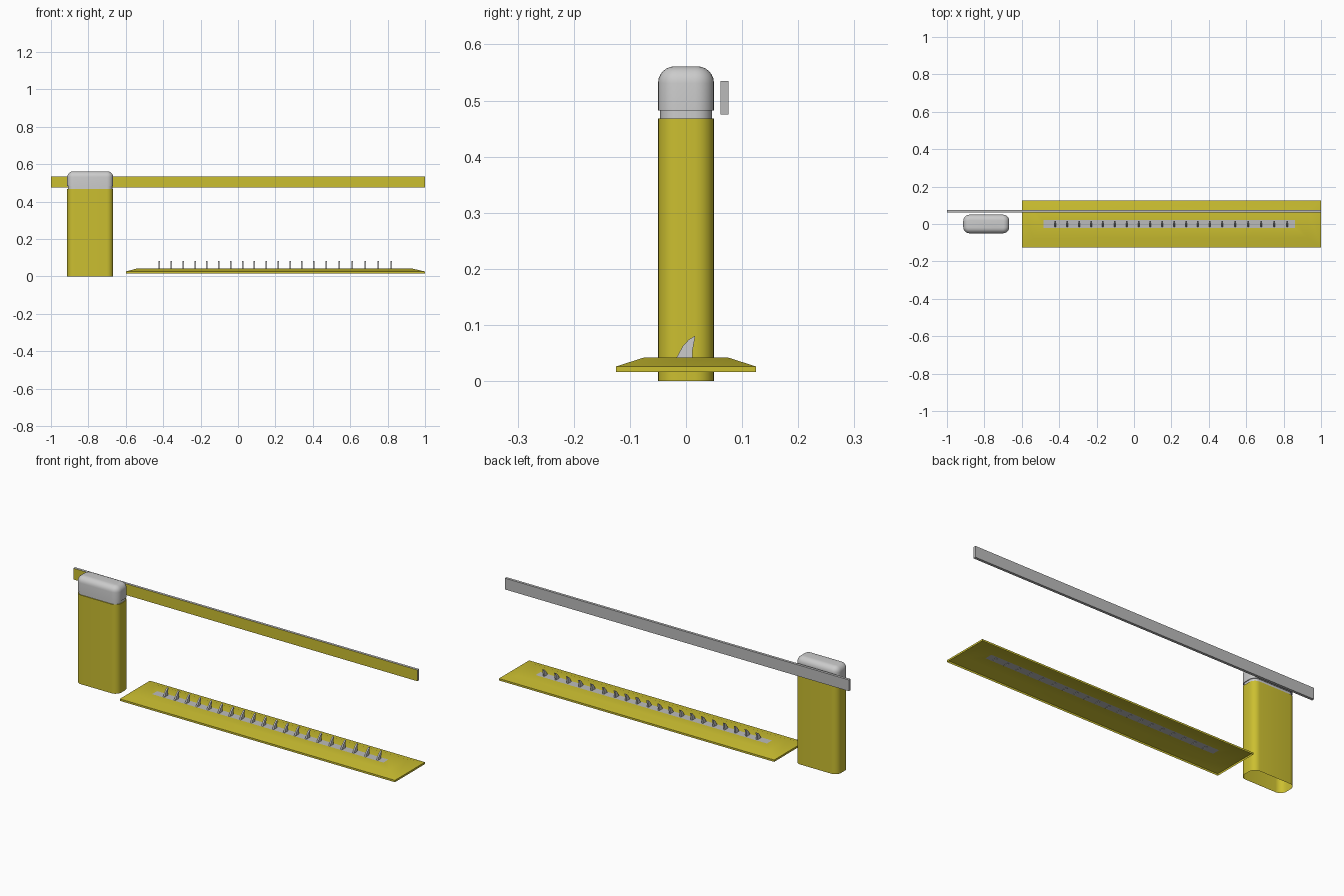
import bpy, bmesh, math

if "Cube" in bpy.data.objects:
    bpy.data.objects.remove(bpy.data.objects["Cube"])

yellow = bpy.data.materials.new("yellow_paint")
yellow.diffuse_color = (0.60, 0.52, 0.03, 1)
yellow.use_nodes = True
yellow.node_tree.nodes["Principled BSDF"].inputs["Base Color"].default_value = yellow.diffuse_color
grey = bpy.data.materials.new("grey_metal")
grey.diffuse_color = (0.5, 0.5, 0.5, 1)
grey.use_nodes = True
grey.node_tree.nodes["Principled BSDF"].inputs["Base Color"].default_value = grey.diffuse_color


def finish(name, bm, mats=(), angle=35):
    bmesh.ops.recalc_face_normals(bm, faces=bm.faces[:])
    me = bpy.data.meshes.new(name)
    bm.to_mesh(me)
    bm.free()
    ob = bpy.data.objects.new(name, me)
    bpy.context.collection.objects.link(ob)
    for m in mats:
        me.materials.append(m)
    bpy.ops.object.select_all(action='DESELECT')
    ob.select_set(True)
    bpy.context.view_layer.objects.active = ob
    bpy.ops.object.shade_smooth_by_angle(angle=math.radians(angle))
    return ob


def rounded_rect(cx, hx, hy, r, z, seg=6):
    pts = []
    for k, (sx, sy) in enumerate(((1, 1), (-1, 1), (-1, -1), (1, -1))):
        for i in range(seg + 1):
            a = math.pi / 2 * (k + i / seg)
            pts.append((cx + sx * (hx - r) + r * math.cos(a),
                        sy * (hy - r) + r * math.sin(a), z))
    return pts


def loft(bm, loops, cap_end=True):
    rings = [[bm.verts.new(p) for p in lp] for lp in loops]
    bands = []
    for a, b in zip(rings, rings[1:]):
        n = len(a)
        bands.append([bm.faces.new((a[i], a[(i + 1) % n], b[(i + 1) % n], b[i]))
                      for i in range(n)])
    if cap_end:
        bands.append([bm.faces.new(rings[-1])])
    return bands


# Cabinet: open-bottomed rounded housing
CX, HX, HY, R = -0.79, 0.123, 0.05, 0.034
bm = bmesh.new()
loft(bm, [rounded_rect(CX, HX, HY, R, 0), rounded_rect(CX, HX, HY, R, 0.468)])
finish("cabinet", bm, [yellow])

# Cap: inset neck, then a lid with a rounded top edge
bm = bmesh.new()
loops = [rounded_rect(CX, HX - 0.004, HY - 0.004, R - 0.004, 0.467),
         rounded_rect(CX, HX - 0.004, HY - 0.004, R - 0.004, 0.482)]
for i in range(7):
    a = math.pi / 2 * i / 6
    d = 0.03 * (1 - math.cos(a))
    if i == 0:
        loops.append(rounded_rect(CX, HX, HY, R, 0.482))
    loops.append(rounded_rect(CX, HX - d, HY - d, R - d, 0.531 + 0.03 * math.sin(a)))
loft(bm, loops)
finish("cabinet_cap", bm)

# Barrier arm: grey bar with a yellow front face
bm = bmesh.new()
bmesh.ops.create_cube(bm, size=1)
for v in bm.verts:
    v.co = (v.co.x * 2, 0.0685 + v.co.y * 0.014, 0.505 + v.co.z * 0.059)
bm.normal_update()
for f in bm.faces:
    f.material_index = 1 if f.normal.y < -0.9 else 0
finish("barrier_arm", bm, [grey, yellow])


def rect(x0, x1, y, z):
    return [(x0, -y, z), (x1, -y, z), (x1, y, z), (x0, y, z)]


# Spike plate: open-bottomed ramp with a grey strip set into the top
bm = bmesh.new()
bands = loft(bm, [rect(-0.6, 1, 0.125, 0.016), rect(-0.6, 1, 0.125, 0.026),
                  rect(-0.54, 0.93, 0.075, 0.042), rect(-0.485, 0.86, 0.021, 0.042)])
bands[-1][0].material_index = 1
finish("spike_plate", bm, [yellow, grey])

# Spikes: curved blades leaning toward the back
profile = [(-0.018, 0.04), (0.011, 0.04), (0.012, 0.056), (0.0165, 0.081),
           (0.005, 0.074), (-0.006, 0.062)]
xs = [-0.42 + 0.0635 * i for i in range(14)] + [0.473 + 0.0695 * i for i in range(6)]
bm = bmesh.new()
for x in xs:
    t = 0.004
    a = [bm.verts.new((x - t, y, z)) for y, z in profile]
    b = [bm.verts.new((x + t, y, z)) for y, z in profile]
    bm.faces.new(a)
    bm.faces.new(b[::-1])
    n = len(profile)
    for i in range(n):
        bm.faces.new((a[i], b[i], b[(i + 1) % n], a[(i + 1) % n]))
finish("spikes", bm)
